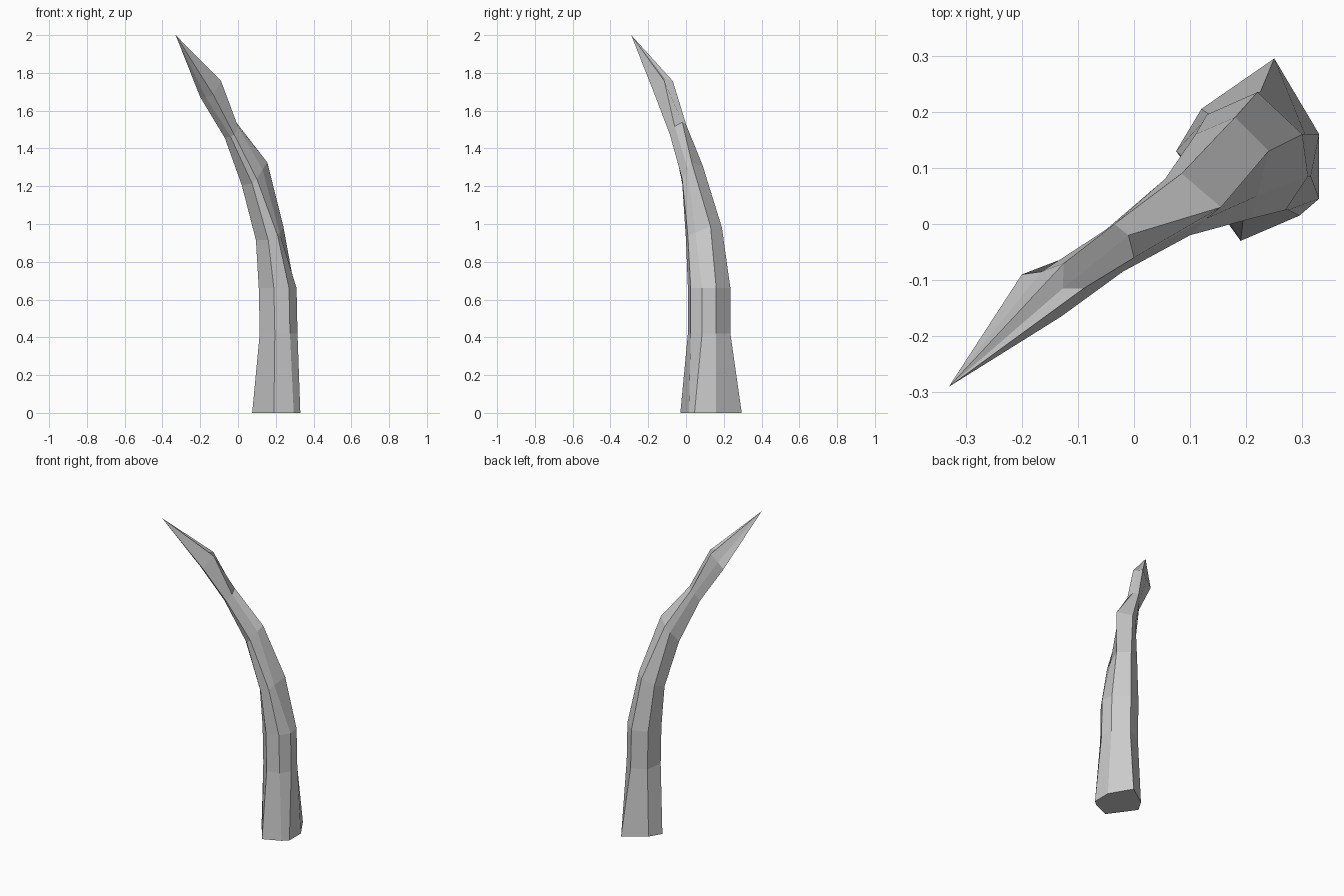
import bpy
import bmesh
from mathutils import Vector

default_cube = bpy.data.objects.get("Cube")
if default_cube:
    bpy.data.objects.remove(default_cube, do_unlink=True)


def make_material(name, value):
    material = bpy.data.materials.new(name)
    material.use_nodes = True
    color = (value, value, value, 1.0)
    material.diffuse_color = color
    material.node_tree.nodes["Principled BSDF"].inputs["Base Color"].default_value = color
    return material


# Seven-sided cross-sections: plan offsets from the centre line, in hundredths.
# Order: back, back left, left, front left, front, right, back right.
# An optional third value lifts a corner out of the section plane.
foot = [(4, 16.5), (12, 3), (12, -8.5), (8.5, -11.5), (-2, -16), (-13.5, 0), (-9, 7.5)]
shaft = [(1, 11), (9, 3.5), (10, -4), (6, -10), (-2, -11.5), (-10, -3.5), (-8, 7)]
bend = [(1, 9), (7, 3), (5, -5), (4, -9), (-1, -10), (-7.5, -2), (-6, 6)]
neck = [(0, 6), (7, 0), (4.5, -2), (1.5, -5), (-1, -5), (-6.5, 1), (-3, 5)]
throat = [(-0.5, 4), (2, 2), (3, -2), (1, -4.5), (-1, -3), (-4, 0), (-2, 3)]
barb = [(1.5, 4.5), (1.3, 0, 5), (5, 0), (1, -5), (-3, -1.5), (-6, 2.5), (-2.5, 3)]

# Centre line of the horn: centre, tilt of the section, outline
centre_line = [
    ((0.21, 0.13, 0), 0, foot),
    ((0.215, 0.125, 0.42), 0, shaft),
    ((0.21, 0.125, 0.66), 0, shaft),
    ((0.17, 0.1, 0.95), 0.5, bend),
    ((0.085, 0.03, 1.26), 1.2, neck),
    ((-0.03, -0.04, 1.5), 1.4, throat),
    ((-0.14, -0.115, 1.71), 1.2, barb),
]
tip_position = (-0.33, -0.29, 2)
lean = Vector((0.79, 0.61))


def add_ring(bm, centre, tilt, outline):
    ring = []
    for x, y, *lift in outline:
        offset = Vector((x, y)) / 100
        rise = tilt * offset.dot(lean) + sum(lift) / 100
        ring.append(bm.verts.new(Vector(centre) + Vector((offset.x, offset.y, rise))))
    return ring


# Curved horn: loft the sections, close the foot, draw the end to a point
bm = bmesh.new()
rings = [add_ring(bm, *station) for station in centre_line]
sides = len(foot)
bm.faces.new(rings[0])
for lower, upper in zip(rings, rings[1:]):
    for i in range(sides):
        j = (i + 1) % sides
        bm.faces.new((lower[i], lower[j], upper[j], upper[i]))
tip = bm.verts.new(tip_position)
for i in range(sides):
    bm.faces.new((rings[-1][i], rings[-1][(i + 1) % sides], tip))
bmesh.ops.recalc_face_normals(bm, faces=bm.faces)

mesh = bpy.data.meshes.new("curved_horn")
bm.to_mesh(mesh)
bm.free()
mesh.materials.append(make_material("light grey", 0.6))
horn = bpy.data.objects.new("curved_horn", mesh)
bpy.context.collection.objects.link(horn)
